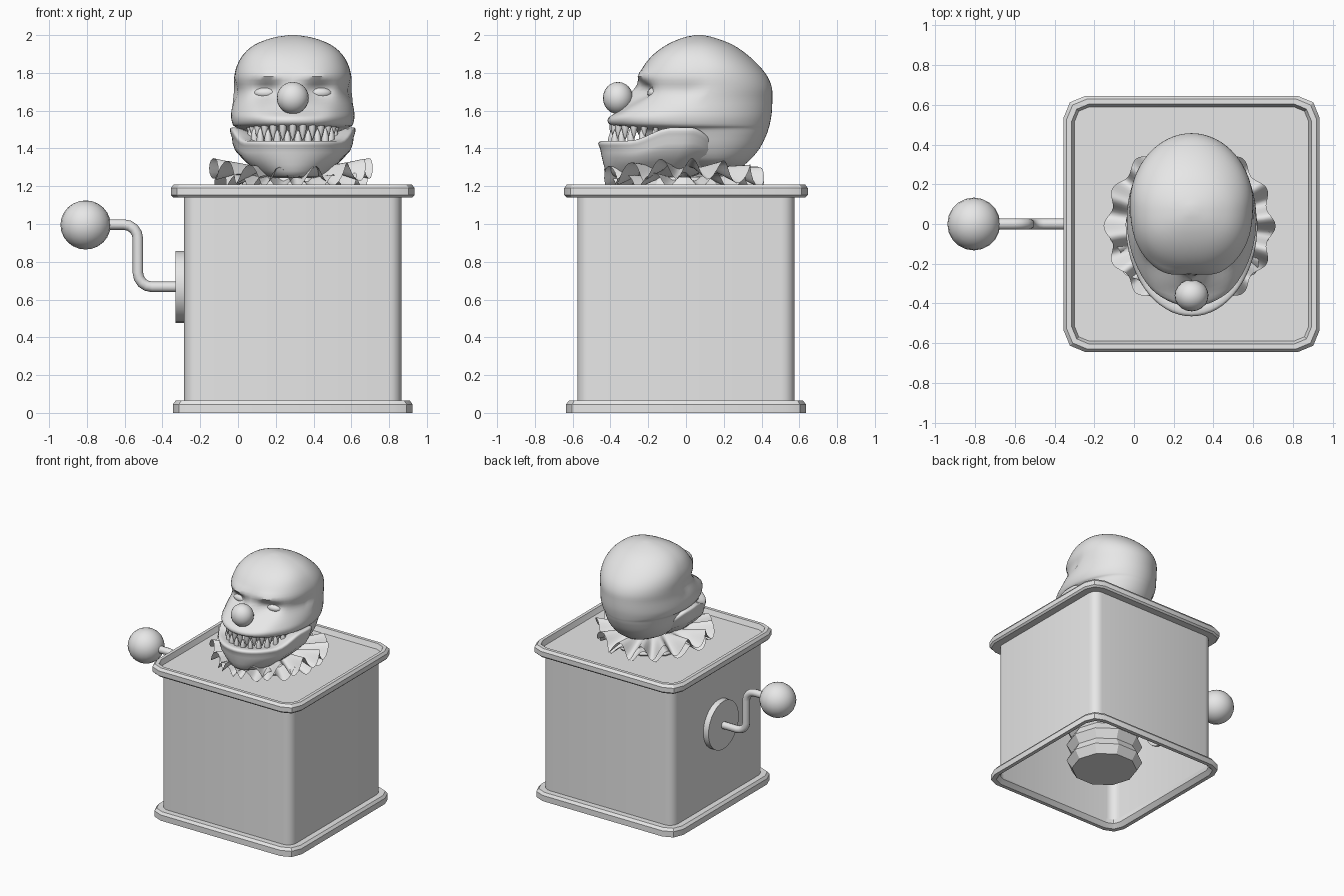
import bpy, bmesh, math
from mathutils import Vector

if "Cube" in bpy.data.objects:
    bpy.data.objects.remove(bpy.data.objects["Cube"])

CX = 0.29  # box and head centre line
grey = bpy.data.materials.new("plain_grey")
grey.diffuse_color = (0.8, 0.8, 0.8, 1)
grey.use_nodes = True
grey.node_tree.nodes["Principled BSDF"].inputs["Base Color"].default_value = grey.diffuse_color


def finish(name, bm, angle=35):
    bmesh.ops.recalc_face_normals(bm, faces=bm.faces[:])
    me = bpy.data.meshes.new(name)
    bm.to_mesh(me)
    bm.free()
    ob = bpy.data.objects.new(name, me)
    bpy.context.collection.objects.link(ob)
    me.materials.append(grey)
    bpy.ops.object.select_all(action='DESELECT')
    ob.select_set(True)
    bpy.context.view_layer.objects.active = ob
    bpy.ops.object.shade_smooth_by_angle(angle=math.radians(angle))
    return ob


def loft(name, rings, caps=(False, False), closed=False, angle=35):
    """Skin a list of equally sized point rings."""
    bm = bmesh.new()
    vs = [[bm.verts.new(p) for p in ring] for ring in rings]
    n = len(vs[0])
    pairs = list(zip(vs, vs[1:])) + ([(vs[-1], vs[0])] if closed else [])
    for a, b in pairs:
        for i in range(n):
            j = (i + 1) % n
            bm.faces.new((a[i], a[j], b[j], b[i]))
    if caps[0]:
        bm.faces.new(vs[0][::-1])
    if caps[1]:
        bm.faces.new(vs[-1])
    return finish(name, bm, angle)


def ball(name, loc, size, u=24, v=14):
    bm = bmesh.new()
    bmesh.ops.create_uvsphere(bm, u_segments=u, v_segments=v, radius=1)
    for p in bm.verts:
        p.co = Vector(loc) + Vector([c * s for c, s in zip(p.co, size)])
    return finish(name, bm)


def square(half, z, r, seg=2):
    """Rounded square ring."""
    pts = []
    for k in range(4):
        c = math.pi / 4 + k * math.pi / 2
        ox = math.copysign(half - r, math.cos(c))
        oy = math.copysign(half - r, math.sin(c))
        for i in range(seg + 1):
            a = k * math.pi / 2 + i / seg * math.pi / 2
            pts.append((CX + ox + r * math.cos(a), oy + r * math.sin(a), z))
    return pts


def circle(r, z, n, y=0):
    return [(CX + r * math.cos(2 * math.pi * i / n), y + r * math.sin(2 * math.pi * i / n), z)
            for i in range(n)]


# Box: open underneath, with rims at both ends and a sunken lid
loft("base_rim", [square(h, z, r) for h, z, r in
     [(.575, .065, .07), (.575, .03, .07), (.605, 0, .10), (.635, 0, .11),
      (.635, .045, .11), (.62, .065, .10)]], closed=True, angle=25)
loft("box_body", [square(.575, z, .07, 4) for z in (.03, 1.17)])
loft("lid_rim", [square(h, z, r) for h, z, r in
     [(.575, 1.14, .07), (.632, 1.14, .10), (.645, 1.153, .11), (.645, 1.19, .11),
      (.63, 1.21, .105), (.605, 1.21, .09), (.588, 1.17, .07)]], closed=True, angle=25)
loft("lid_panel", [square(.58, 1.165, .07), square(.59, 1.172, .07)], caps=(False, True))

# Folded bellows under the head
folds = [circle(.285 if i % 2 else .245, .05 + i * 1.2 / 18, 10) for i in range(19)]
loft("bellows", folds, caps=(True, True), angle=25)

# Crank: plate, bent rod and round handle
bm = bmesh.new()
bmesh.ops.create_cone(bm, cap_ends=True, segments=28, radius1=.19, radius2=.19, depth=.06)
for v in bm.verts:
    v.co = Vector((-.30 - v.co.z, v.co.y, .667 + v.co.x))
finish("crank_plate", bm)

path = [(-.32, .667), (-.455, .667)]
path += [(-.455 - .075 * math.sin(a), .742 - .075 * math.cos(a))
         for a in [math.radians(d) for d in (22.5, 45, 67.5, 90)]]
path += [(-.605 + .075 * math.cos(a), .922 + .075 * math.sin(a))
         for a in [math.radians(d) for d in (0, 22.5, 45, 67.5, 90)]]
path += [(-.70, .997)]
tube = []
for i, (x, z) in enumerate(path):
    x0, z0 = path[max(i - 1, 0)]
    x1, z1 = path[min(i + 1, len(path) - 1)]
    side = Vector((z1 - z0, 0, x0 - x1)).normalized()
    tube.append([Vector((x, 0, z)) + .028 * (side * math.cos(t) + Vector((0, 1, 0)) * math.sin(t))
                 for t in [k * math.pi / 5 for k in range(10)]])
loft("crank_rod", tube, caps=(True, True), angle=50)
ball("crank_handle", (-.807, 0, .995), (.133, .133, .13), 20, 12)


# Head helpers: slices are (z, half width, y of widest point, front y, back y)
def smooth(t):
    t = min(max(t, 0), 1)
    return t * t * (3 - 2 * t)


def refine(rows, k):
    out = []
    for i in range(len(rows) - 1):
        a, b, c, d = (rows[min(max(i + j, 0), len(rows) - 1)] for j in (-1, 0, 1, 2))
        for s in range(k):
            t = s / k
            out.append([q + .5 * t * (r - p + t * (2 * p - 5 * q + 4 * r - w + t * (3 * (q - r) + w - p)))
                        for p, q, r, w in zip(a, b, c, d)])
    return out + [rows[-1]]


def slice_ring(row, power, shape, n=64):
    z, hw, ym, yf, yb = row
    ring = []
    for i in range(n):
        a = 2 * math.pi * i / n
        c, s = math.cos(a), math.sin(a)
        e = 2 / power if s < 0 else 1
        x = hw * math.copysign(abs(c) ** e, c)
        y = ym + (yb - ym if s > 0 else ym - yf) * math.copysign(abs(s) ** e, s)
        x, y, zz = shape(x, y, z)
        ring.append((CX + x, y, zz))
    return ring


def bump(d, w, e, h):
    return math.exp(-(d / w) ** 2 - (e / h) ** 2)


def face_shape(x, y, z):
    """Eye sockets, brows, nose bridge and cheeks."""
    d = abs(x)
    if y < 0.05:
        y += .055 * bump(d - .135, .075, z - 1.70, .045)
        y -= .022 * bump(d - .13, .10, z - 1.785, .03)
        y -= .035 * bump(d, .045, z - 1.68, .06)
        y -= .025 * bump(d - .20, .07, z - 1.60, .04)
        x *= 1 - .05 * bump(d - .3, .08, z - 1.70, .05)
    return x, y, z


def jaw_shape(x, y, z):
    """Jaw rises to the mouth corners and drops behind them."""
    lift = .07 * smooth((y + .30) / .22) - .12 * smooth((y - .03) / .2)
    return x, y, z + lift * min(max((z - 1.245) / .19, 0), 1)


# Skull and upper face
skull = [(1.29, .10, .15, .02, .27), (1.33, .20, .12, -.15, .33), (1.40, .25, .10, -.22, .39),
         (1.47, .275, .08, -.25, .425), (1.505, .29, .06, -.28, .437), (1.522, .315, .02, -.395, .442),
         (1.56, .326, .02, -.412, .45), (1.60, .325, .03, -.35, .455), (1.66, .316, .06, -.285, .457),
         (1.72, .31, .10, -.25, .455), (1.78, .31, .10, -.245, .432), (1.84, .295, .10, -.222, .385),
         (1.90, .26, .08, -.17, .32), (1.95, .20, .07, -.10, .245), (1.985, .11, .07, -.02, .155),
         (2.0, .02, .07, .05, .09)]
loft("skull", [slice_ring(r, 2 + .5 * smooth((r[0] - 1.6) / .15), face_shape)
               for r in refine(skull, 3)], caps=(True, True), angle=50)

# Lower jaw with a lip and hollow mouth
jaw = [(1.243, .10, -.15, -.35, -.02), (1.25, .15, -.14, -.395, .03), (1.28, .21, -.09, -.425, .10),
       (1.35, .305, -.03, -.445, .18), (1.40, .322, -.01, -.455, .20), (1.425, .332, 0, -.465, .20),
       (1.44, .325, 0, -.45, .195), (1.435, .28, 0, -.40, .15), (1.41, .20, 0, -.30, .10)]
loft("lower_jaw", [slice_ring(r, 2, jaw_shape) for r in refine(jaw, 2)], caps=(True, True), angle=50)

# Eyelids and round nose
for s in (-1, 1):
    ball("eyelid", (CX + s * .137, -.165, 1.693), (.07, .04, .032), 16, 10)
ball("nose", (CX, -.36, 1.667), (.085, .08, .085), 20, 12)


# Pointed teeth along two arches
def teeth(name, count, wide, deep, base, tip):
    bm = bmesh.new()
    for i in range(count):
        u = 2 * i / (count - 1) - 1
        a = u * math.radians(78)
        x, y = CX + wide * math.sin(a), -.10 - deep * math.cos(a)
        up = .03 * u * u
        prev = None
        for t, r in ((0, .02), (.45, .019), (.8, .010), (1, .002)):
            z = base + (tip - base) * t + up
            ring = [bm.verts.new((x + r * math.cos(k * math.pi / 4), y + r * math.sin(k * math.pi / 4), z))
                    for k in range(8)]
            if prev:
                for k in range(8):
                    bm.faces.new((prev[k], prev[(k + 1) % 8], ring[(k + 1) % 8], ring[k]))
            prev = ring
        bm.faces.new(prev)
    finish(name, bm, 50)


teeth("upper_teeth", 13, .235, .285, 1.545, 1.44)
teeth("lower_teeth", 12, .225, .295, 1.415, 1.50)


# Pleated ruff in two layers
def ruff(name, r_out, top, drop, amp, side, pleats, phase):
    rings = []
    for k in range(6):
        t, ring = k / 5, []
        for i in range(168):
            a = 2 * math.pi * i / 168
            w = math.sin(pleats * a + phase + .5 * math.sin(3 * a))
            r = .18 + (r_out - .18) * t + .018 * t * math.cos(pleats * a + phase)
            z = top - drop * t + amp * t * w + side * t * math.cos(a) ** 2
            ring.append((CX - .01 + r * math.cos(a), -.01 + r * math.sin(a), max(z, 1.176)))
        rings.append(ring)
    loft(name, rings, angle=60)


ruff("upper_ruff", .415, 1.30, .055, .055, .05, 14, 0)
ruff("lower_ruff", .39, 1.25, .035, .04, .02, 13, 1.5)
